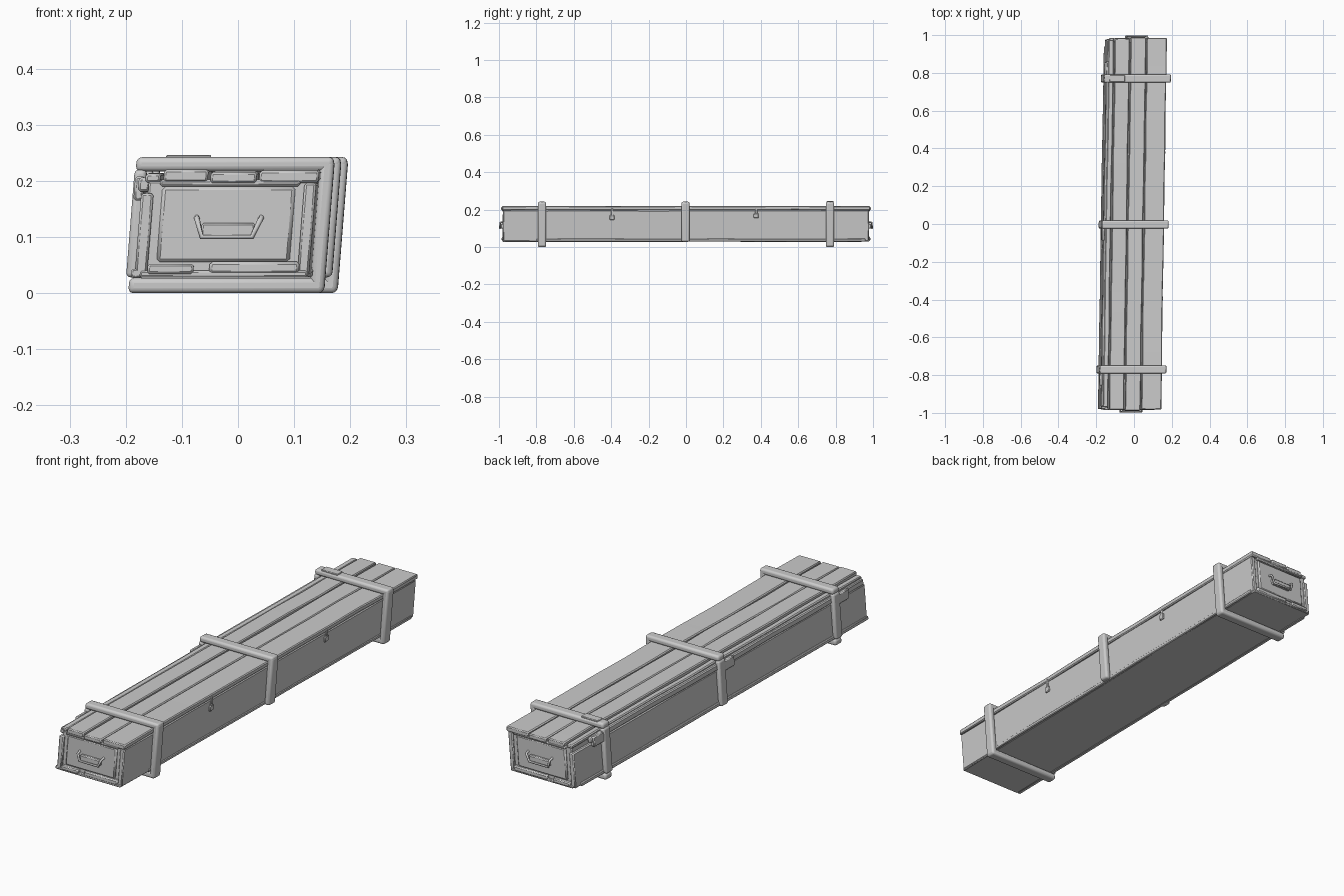
import bpy, bmesh, random
from mathutils import Vector

if "Cube" in bpy.data.objects:
    bpy.data.objects.remove(bpy.data.objects["Cube"])

random.seed(4)


def lean(p):
    """The whole crate is racked slightly sideways along its length and height."""
    return Vector((p[0] + 0.0155 * p[1] + 0.08 * (p[2] - 0.12), p[1], p[2]))


def board(name, x, y, z, bevel=0.004, cuts=0, warp=0.0, segments=1):
    """Bevelled board from (min, max) ranges; cuts along y are nudged to look warped."""
    bm = bmesh.new()
    bmesh.ops.create_cube(bm, size=1)
    for v in bm.verts:
        for i, r in enumerate((x, y, z)):
            v.co[i] = r[0] if v.co[i] < 0 else r[1]
    for i in range(cuts):
        yc = y[0] + (y[1] - y[0]) * (i + 1) / (cuts + 1)
        bmesh.ops.bisect_plane(bm, geom=bm.verts[:] + bm.edges[:] + bm.faces[:],
                               plane_co=(0, yc, 0), plane_no=(0, 1, 0))
    nudges = {}
    for v in bm.verts:
        key = round(v.co.y, 4)
        if key not in nudges:
            nudges[key] = Vector((random.uniform(-warp, warp), 0, random.uniform(-warp, warp)))
        v.co = lean(v.co + nudges[key])
    me = bpy.data.meshes.new(name)
    bm.to_mesh(me)
    bm.free()
    ob = bpy.data.objects.new(name, me)
    bpy.context.collection.objects.link(ob)
    if bevel:
        m = ob.modifiers.new("worn_edges", 'BEVEL')
        m.width = bevel
        m.segments = segments
        m.limit_method = 'ANGLE'
    bpy.ops.object.select_all(action='DESELECT')
    ob.select_set(True)
    bpy.context.view_layer.objects.active = ob
    bpy.ops.object.shade_smooth_by_angle()
    return ob


def rod(name, points, radius):
    """Bent wire through a few points."""
    cu = bpy.data.curves.new(name, 'CURVE')
    cu.dimensions = '3D'
    cu.bevel_depth = radius
    cu.bevel_resolution = 1
    cu.use_fill_caps = True
    sp = cu.splines.new('POLY')
    sp.points.add(len(points) - 1)
    for p, co in zip(sp.points, points):
        p.co = (*lean(co), 1)
    ob = bpy.data.objects.new(name, cu)
    bpy.context.collection.objects.link(ob)


# Box body with side and bottom planks
board("body", (-0.150, 0.140), (-0.970, 0.970), (0.034, 0.199), 0.003)
board("bottom_plank", (-0.152, 0.146), (-0.982, 0.980), (0.028, 0.040), 0.003, 6, 0.001)
board("right_plank", (0.128, 0.149), (-0.978, 0.978), (0.030, 0.196), 0.004, 8, 0.0012)
board("left_plank", (-0.162, -0.140), (-0.980, 0.976), (0.030, 0.178), 0.004, 8, 0.0012)
board("left_rail", (-0.168, -0.148), (-0.965, 0.860), (0.180, 0.205), 0.004, 8, 0.0015)
board("right_lower_rail", (0.138, 0.153), (-0.800, 0.960), (0.029, 0.044), 0.003, 8, 0.001)
board("left_lower_rail", (-0.168, -0.150), (-0.980, 0.940), (0.028, 0.044), 0.003, 8, 0.001)

# Lid: a narrow edge strip and three broad planks with gaps between
for i, (x0, x1, y0, y1, top) in enumerate((
        (-0.156, -0.129, -0.970, 0.975, 0.213),
        (-0.125, -0.046, -0.984, 0.982, 0.219),
        (-0.041, 0.041, -0.988, 0.988, 0.217),
        (0.045, 0.151, -0.982, 0.985, 0.219))):
    board(f"lid_plank_{i + 1}", (x0, x1), (y0, y1), (0.197, top), 0.004, 9, 0.0015)

# End frames, notched bottom trims, and handles
for side, label in ((-1, "front"), (1, "back")):
    def ends(a, b):
        return tuple(sorted((side * a, side * b)))
    board(f"{label}_end_panel", (-0.125, 0.112), ends(0.96, 0.978), (0.055, 0.190), 0.006)
    board(f"{label}_trim_bottom_left", (-0.140, -0.058), ends(0.96, 0.986), (0.034, 0.052), 0.004)
    board(f"{label}_trim_bottom_right", (-0.030, 0.130), ends(0.96, 0.984), (0.034, 0.056), 0.005)
    board(f"{label}_trim_top", (-0.130, 0.120), ends(0.96, 0.984), (0.190, 0.202), 0.004)
    y = side * 0.994
    rod(f"{label}_handle", [(-0.060, side * 0.972, 0.136), (-0.058, y, 0.130), (-0.048, y, 0.100),
                            (0.042, y, 0.100), (0.054, y, 0.130), (0.056, side * 0.972, 0.136)], 0.005)
    board(f"{label}_handle_plate", (-0.050, 0.046), ends(0.970, 0.990), (0.098, 0.125), 0.004)

# Three retaining bands; the middle one has no bar underneath
for y, label in ((-0.77, "front"), (-0.003, "middle"), (0.77, "back")):
    yr = (y - 0.022, y + 0.022)
    full = label != "middle"
    low = 0.002 if full else 0.028
    board(f"{label}_band_top", (-0.178, 0.174), yr, (0.217, 0.242), 0.009, segments=3)
    board(f"{label}_band_right", (0.149, 0.175), yr, (low, 0.238), 0.009, segments=3)
    board(f"{label}_band_left", (-0.180, -0.158), yr, (0.028, 0.220), 0.008, segments=3)
    if full:
        board(f"{label}_band_bottom", (-0.174, 0.174), yr, (0.0, 0.027), 0.009, segments=3)
    # Buckle on the left side
    d = 1 if label == "back" else -1
    yb = tuple(sorted((y + d * 0.015, y + d * 0.085)))
    board(f"{label}_buckle", (-0.177, -0.160), yb, (0.165, 0.208), 0.004)
board("back_band_tab", (-0.150, -0.070), (0.752, 0.788), (0.238, 0.246), 0.002)

# Small catches along the right side
for y, z in ((-0.395, 0.145), (0.375, 0.155)):
    board("catch_plate", (0.146, 0.155), (y - 0.013, y + 0.013), (z, z + 0.025), 0.003)
    board("catch_hook", (0.146, 0.153), (y - 0.006, y + 0.006), (z + 0.020, 0.205), 0.002)
